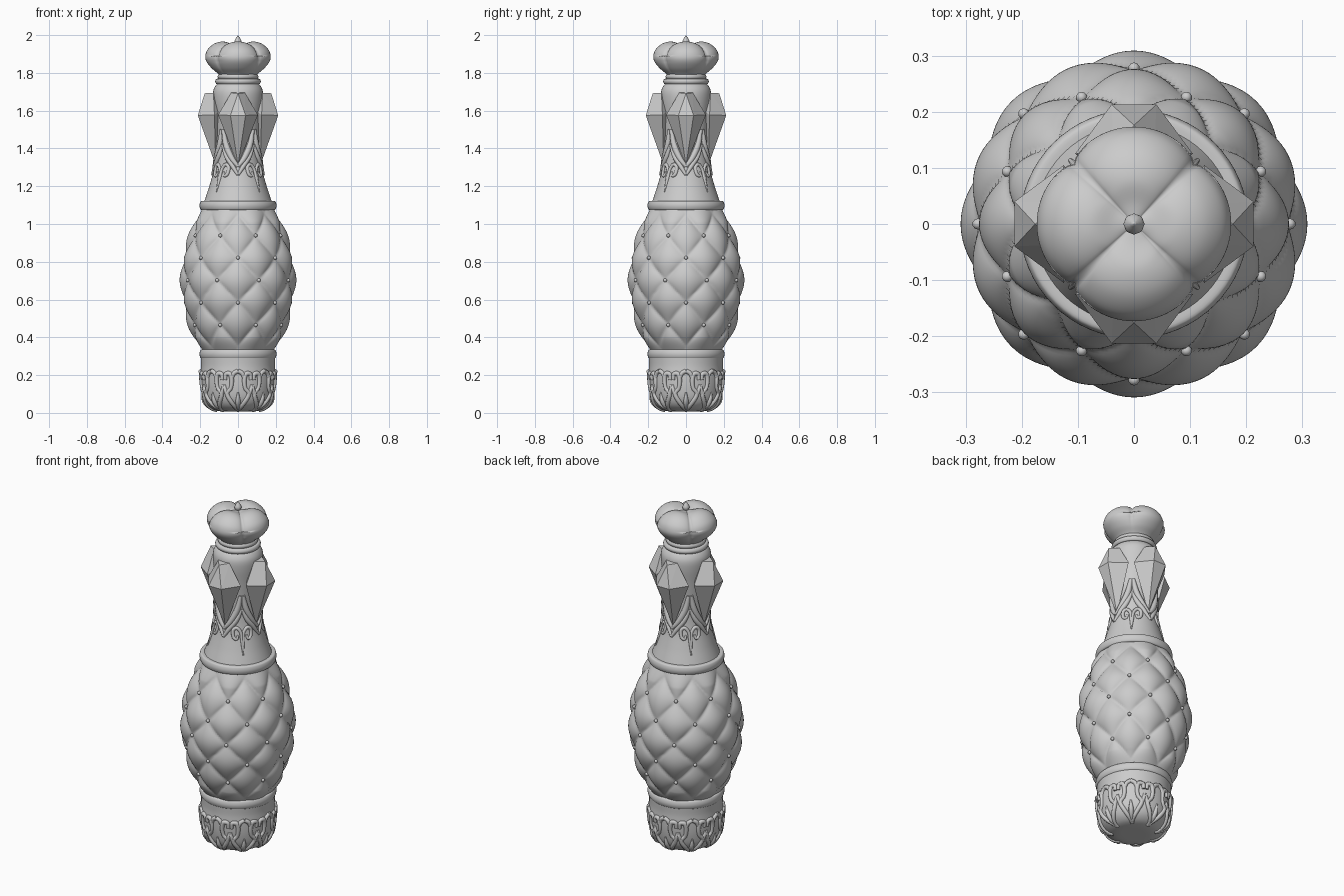
import bpy, bmesh, math
from mathutils import Vector, Matrix

cube = bpy.data.objects.get("Cube")
if cube:
    bpy.data.objects.remove(cube, do_unlink=True)

grey = bpy.data.materials.new("plain grey")
grey.use_nodes = True
grey.diffuse_color = (0.6, 0.6, 0.6, 1)
grey.node_tree.nodes["Principled BSDF"].inputs["Base Color"].default_value = grey.diffuse_color
TAU = 2 * math.pi


def add(name, data):
    ob = bpy.data.objects.new(name, data)
    bpy.context.collection.objects.link(ob)
    data.materials.append(grey)
    return ob


def from_bmesh(name, bm, smooth=True):
    bmesh.ops.recalc_face_normals(bm, faces=bm.faces)
    for f in bm.faces:
        f.smooth = smooth
    me = bpy.data.meshes.new(name)
    bm.to_mesh(me)
    bm.free()
    return add(name, me)


def spline(pts, steps):
    """Catmull-Rom samples through a few points."""
    p = [Vector(q) for q in pts]
    p = [2 * p[0] - p[1]] + p + [2 * p[-1] - p[-2]]
    out = []
    for i in range(1, len(p) - 2):
        a, b, c, d = p[i - 1:i + 3]
        for k in range(steps):
            t = k / steps
            out.append(0.5 * (2 * b + (c - a) * t + (2 * a - 5 * b + 4 * c - d) * t * t
                              + (3 * b - a - 3 * c + d) * t ** 3))
    return out + [p[-2]]


def lathe(name, profile, segs=64, steps=6, shape=None):
    """Revolve (radius, z) points; shape(r, z, angle) may sculpt the surface."""
    bm = bmesh.new()
    rings = []
    for r, z in spline(profile, steps):
        ring = []
        for k in range(segs):
            a = TAU * k / segs
            rr, zz = shape(r, z, a) if shape else (r, z)
            rr = max(rr, 0.0005)
            ring.append(bm.verts.new((rr * math.sin(a), -rr * math.cos(a), zz)))
        rings.append(ring)
    for lo, hi in zip(rings, rings[1:]):
        for k in range(segs):
            n = (k + 1) % segs
            bm.faces.new((lo[k], lo[n], hi[n], hi[k]))
    bm.faces.new(rings[0])
    bm.faces.new(rings[-1])
    return from_bmesh(name, bm)


def radius_at(profile, z):
    pts = spline(profile, 8)
    for (r0, z0), (r1, z1) in zip(pts, pts[1:]):
        if z0 <= z <= z1:
            return r0 + (r1 - r0) * (z - z0) / max(z1 - z0, 1e-6)
    return pts[-1][0]


def relief(name, strokes, profile, count, offset, scale, thick):
    """Tapered tubes laid on a turned surface, mirrored and repeated round it."""
    cu = bpy.data.curves.new(name, "CURVE")
    cu.dimensions = "3D"
    cu.bevel_depth = thick
    cu.bevel_resolution = 2
    cu.use_fill_caps = True
    for k in range(count):
        for side in (-1, 1):
            for stroke in strokes:
                pts = spline(stroke, 5)
                sp = cu.splines.new("POLY")
                sp.points.add(len(pts) - 1)
                for point, (x, z, w) in zip(sp.points, pts):
                    a = offset + TAU * k / count + side * x / scale
                    r = radius_at(profile, z)
                    point.co = (r * math.sin(a), -r * math.cos(a), z, 1)
                    point.radius = w
                sp.use_smooth = True
    return add(name, cu)


# Base cup with scrolled leaves
cup = [(0.0, 0.008), (0.1, 0.01), (0.15, 0.03), (0.18, 0.07), (0.193, 0.13),
       (0.197, 0.2), (0.195, 0.25), (0.197, 0.3)]
lathe("base_cup", cup)
leaf = [[(0.002, 0.012, 0.7), (0.035, 0.05, 1), (0.062, 0.1, 1), (0.04, 0.13, 0.9),
         (0.034, 0.17, 1), (0.042, 0.205, 1.1), (0.066, 0.205, 1), (0.07, 0.175, 0.8)],
        [(0.034, 0.185, 0.9), (0.022, 0.21, 1), (0.0, 0.222, 1)],
        [(0.0, 0.015, 0.6), (0.0, 0.06, 1.1), (0.0, 0.11, 0.3)],
        [(0.062, 0.1, 1), (0.074, 0.13, 0.9), (0.072, 0.15, 0.3)]]
relief("base_leaves", leaf, cup, 8, 0, 0.2, 0.012)

# Collars
def collar(name, r, z, half, depth):
    lathe(name, [(r - depth - 0.02, z - half), (r - depth, z - half), (r - 0.004, z - half * 0.75),
                 (r, z), (r - 0.004, z + half * 0.75), (r - depth, z + half),
                 (r - depth - 0.02, z + half)], steps=3)


collar("lower_collar", 0.204, 0.312, 0.024, 0.012)
collar("upper_collar", 0.204, 1.098, 0.024, 0.012)
collar("neck_ring", 0.121, 1.755, 0.014, 0.01)
collar("cap_ring", 0.108, 1.78, 0.014, 0.01)

# Quilted body: cushions between two families of crossing seams
body = [(0.18, 0.32), (0.215, 0.39), (0.243, 0.465), (0.273, 0.585), (0.284, 0.7),
        (0.274, 0.82), (0.24, 0.94), (0.205, 1.03), (0.185, 1.09)]


def quilt(r, z, a):
    u, v = 8 * a / TAU, (z - 0.82) / 0.235
    puff = abs(math.sin(math.pi * (u + v)) * math.sin(math.pi * (u - v))) ** 0.6
    fade = min(1, (z - 0.3) / 0.1, (1.11 - z) / 0.1)
    return r + 0.025 * puff * fade, z


lathe("quilted_body", body, 192, 14, quilt)
bm = bmesh.new()
for row in range(5):
    z = 0.465 + row * 0.1185
    r = radius_at(body, z) + 0.004
    for k in range(8):
        a = TAU * (k + 0.5 * ((row + 1) % 2)) / 8
        bmesh.ops.create_uvsphere(bm, u_segments=10, v_segments=6, radius=0.01,
            matrix=Matrix.Translation((r * math.sin(a), -r * math.cos(a), z)))
from_bmesh("quilt_buttons", bm)

# Flared neck with raised straps and curls
neck = [(0.186, 1.1), (0.172, 1.14), (0.152, 1.2), (0.13, 1.28), (0.118, 1.36), (0.115, 1.45),
        (0.122, 1.56), (0.132, 1.65), (0.132, 1.7), (0.12, 1.73), (0.1, 1.75)]
lathe("neck", neck)
straps = [[(0.0, 1.305, 0.7), (0.035, 1.35, 1.2), (0.07, 1.42, 1.3), (0.088, 1.5, 0.8)],
          [(0.0, 1.26, 0.6), (0.03, 1.31, 1), (0.065, 1.36, 1.1), (0.093, 1.42, 0.6)]]
relief("neck_straps", straps, neck, 4, 0, 0.12, 0.013)
curls = [[(0.022, 1.275, 0.6), (0.03, 1.255, 0.8), (0.046, 1.265, 0.9), (0.05, 1.3, 1),
          (0.03, 1.315, 1), (0.008, 1.29, 0.9), (0.003, 1.24, 0.8), (0.0, 1.17, 0.3)]]
relief("neck_curls", curls, neck, 4, TAU / 8, 0.13, 0.01)

# Four faceted gems
bm = bmesh.new()
for k in range(4):
    half = [(0.036, -0.13, 1.695), (0.04, -0.213, 1.575), (0.105, -0.125, 1.578),
            (0.04, -0.09, 1.6)]
    pts = [(s * x, y, z) for x, y, z in half for s in (-1, 1)]
    pts += [(0, -0.176, 1.692), (0, -0.118, 1.31)]
    turn = Matrix.Rotation(k * TAU / 4, 3, "Z")
    verts = [bm.verts.new(turn @ Vector(p)) for p in pts]
    bmesh.ops.convex_hull(bm, input=verts)
from_bmesh("neck_gems", bm, smooth=False)

# Lobed cap and its pointed bud
cap = [(0.09, 1.775), (0.105, 1.795), (0.14, 1.825), (0.167, 1.86), (0.173, 1.89), (0.16, 1.925),
       (0.125, 1.955), (0.08, 1.966), (0.035, 1.955), (0.0, 1.95)]


def lobes(r, z, a):
    crease = 1 - abs(math.cos(2 * a)) ** 0.6 if math.cos(4 * a) < 1 else 0
    crease *= min(1, max(0, (z - 1.78) / 0.08))
    return r * (1 - 0.13 * crease), z - 0.02 * crease * min(1, r / 0.08) * (z > 1.89)


lathe("lobed_cap", cap, 96, 6, lobes)
lathe("cap_bud", [(0.008, 1.94), (0.017, 1.955), (0.019, 1.968), (0.01, 1.985), (0.0, 2.0)], 8, 2)
